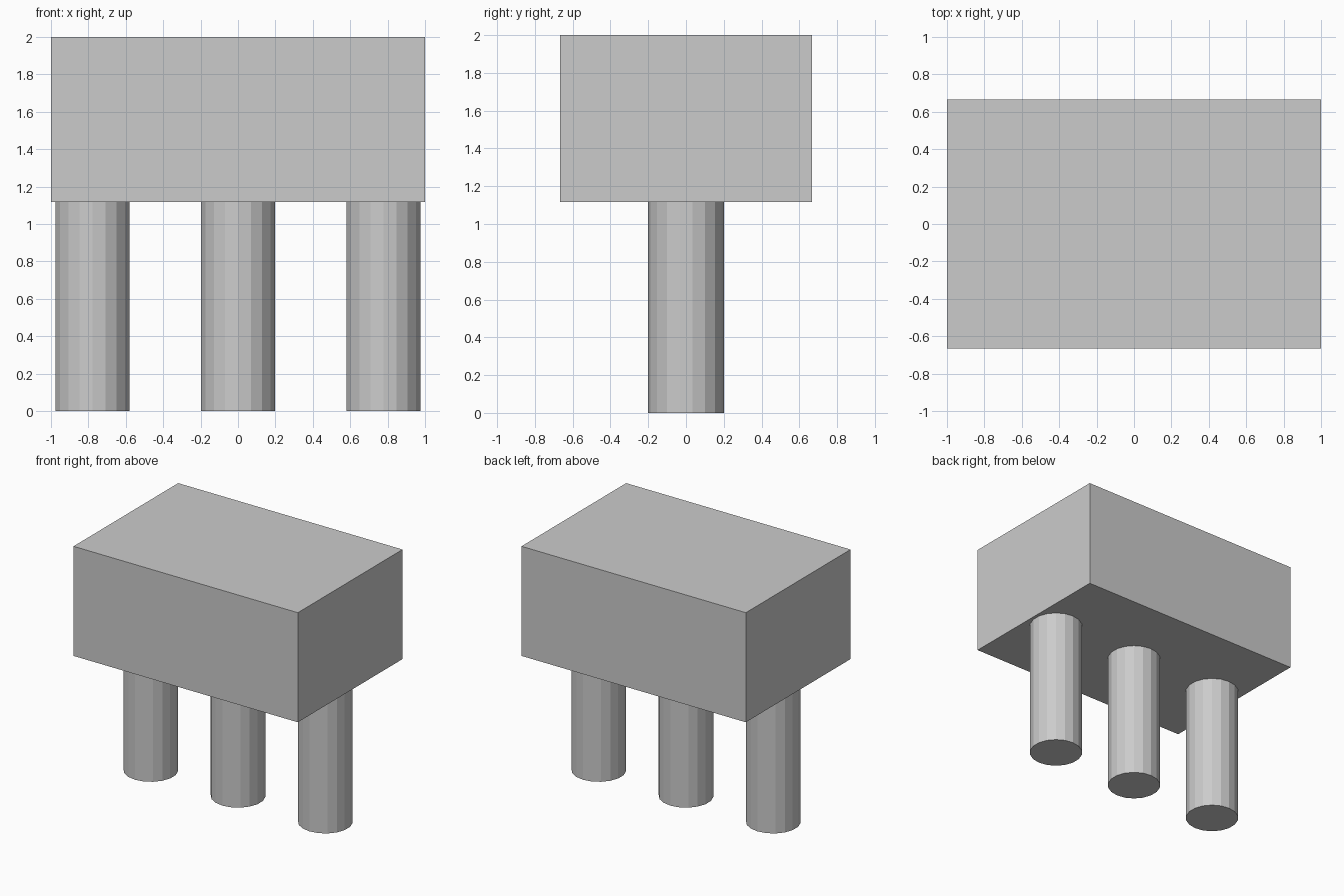
import bpy

if "Cube" in bpy.data.objects:
    bpy.data.objects.remove(bpy.data.objects["Cube"])

BODY_BOTTOM, TOP = 1.117, 2.0

# Rectangular body
bpy.ops.mesh.primitive_cube_add(size=1, location=(0, 0, (BODY_BOTTOM + TOP) / 2))
body = bpy.context.object
body.name = "body"
body.scale = (2.0, 1.333, TOP - BODY_BOTTOM)
bpy.ops.object.transform_apply(location=False, rotation=False, scale=True)


# Low-poly round legs in a row
def add_leg(name, x):
    bpy.ops.mesh.primitive_cylinder_add(
        vertices=18, radius=0.2, depth=BODY_BOTTOM, location=(x, 0, BODY_BOTTOM / 2))
    bpy.context.object.name = name


for name, x in (("left_leg", -0.778), ("middle_leg", 0.0), ("right_leg", 0.778)):
    add_leg(name, x)
